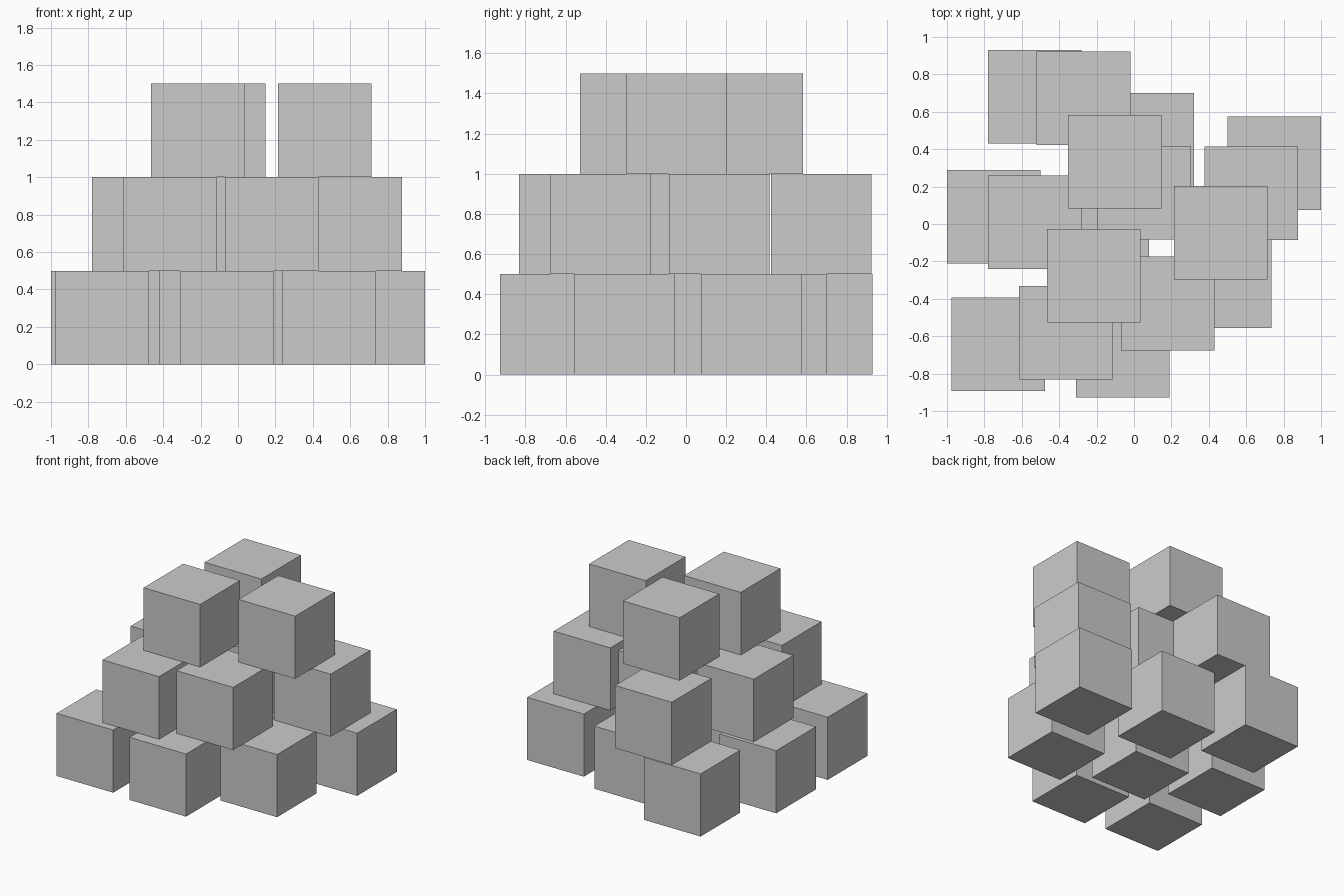
import bpy

SIZE = 0.5

# Cube centres (x, y) for each layer, bottom to top
layers = {
    "bottom_block": [(-0.53, 0.68), (0.07, 0.45), (0.75, 0.325), (-0.75, 0.04),
                     (-0.17, -0.13), (0.485, -0.307), (-0.727, -0.643), (-0.06, -0.677)],
    "middle_block": [(-0.27, 0.673), (-0.53, 0.01), (0.055, 0.167), (0.628, 0.165),
                     (-0.365, -0.582), (0.18, -0.425)],
    "top_block": [(-0.102, 0.333), (0.463, -0.047), (-0.215, -0.277)],
}

# Stack the layers of equal cubes
for level, (name, centres) in enumerate(layers.items()):
    for i, (x, y) in enumerate(centres, 1):
        bpy.ops.mesh.primitive_cube_add(size=SIZE, location=(x, y, SIZE * (level + 0.5)))
        bpy.context.object.name = f"{name}_{i}"
